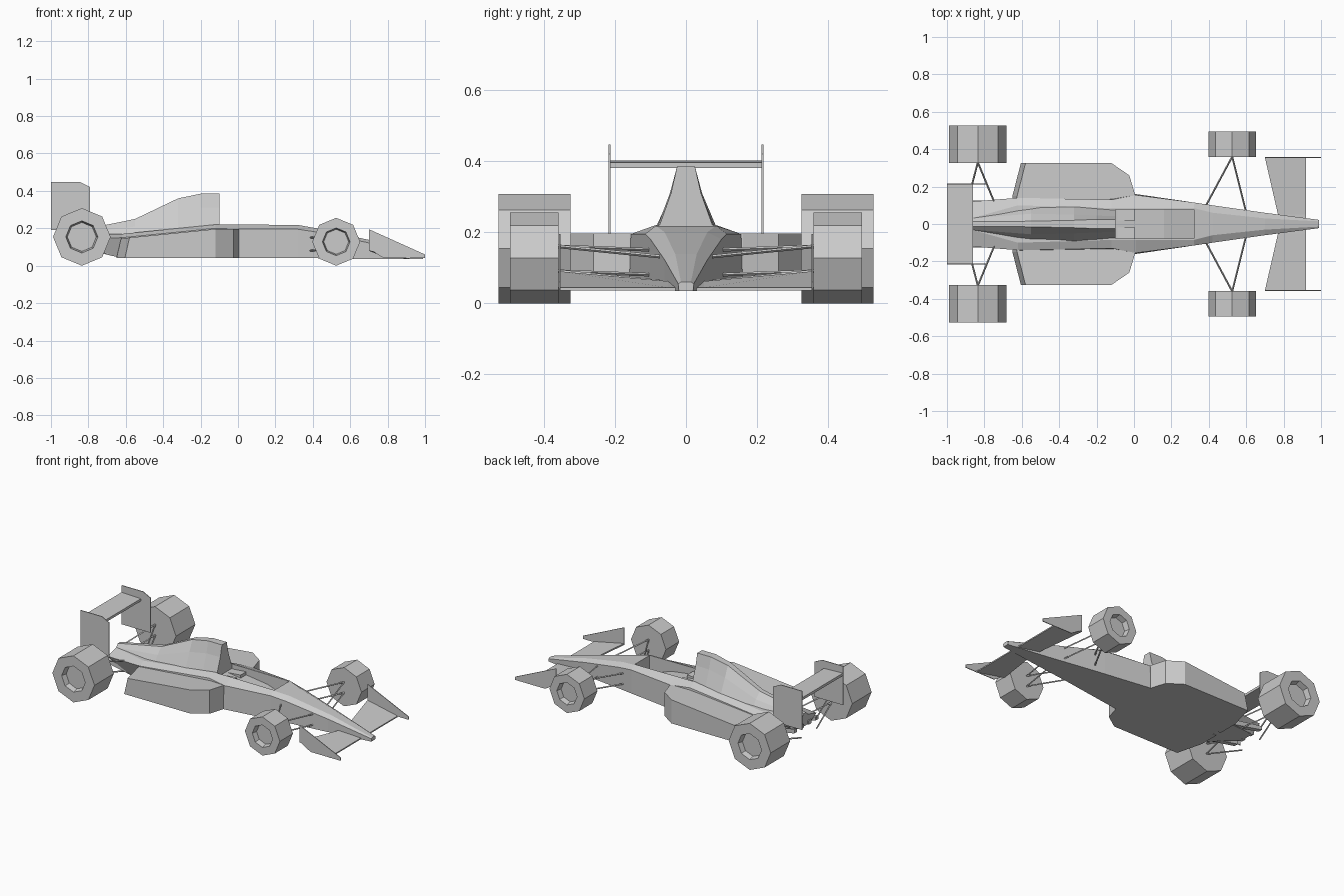
import bpy, bmesh, math
from mathutils import Vector

if "Cube" in bpy.data.objects:
    bpy.data.objects.remove(bpy.data.objects["Cube"], do_unlink=True)

grey = bpy.data.materials.new("plain_grey")
grey.use_nodes = True
grey.diffuse_color = (0.6, 0.6, 0.6, 1)
grey.node_tree.nodes["Principled BSDF"].inputs["Base Color"].default_value = (0.6, 0.6, 0.6, 1)


def finish(bm, name):
    bmesh.ops.recalc_face_normals(bm, faces=bm.faces)
    mesh = bpy.data.meshes.new(name)
    bm.to_mesh(mesh)
    bm.free()
    mesh.materials.append(grey)
    obj = bpy.data.objects.new(name, mesh)
    bpy.context.collection.objects.link(obj)
    return obj


def bridge(bm, rings):
    """Join point rings into a closed solid."""
    rings = [[bm.verts.new(p) for p in ring] for ring in rings]
    n = len(rings[0])
    for a, b in zip(rings, rings[1:]):
        for i in range(n):
            j = (i + 1) % n
            bm.faces.new((a[i], a[j], b[j], b[i]))
    bm.faces.new(rings[0])
    bm.faces.new(rings[-1])


def solid(name, rings):
    bm = bmesh.new()
    bridge(bm, rings)
    return finish(bm, name)


def loft(name, sections):
    """Each section is x followed by half-profile (y, z) points."""
    rings = []
    for x, *half in sections:
        rings.append([(x, y, z) for y, z in half] + [(x, -y, z) for y, z in reversed(half)])
    return solid(name, rings)


def side_plate(name, profile, y, thick):
    """Side profile (x, z) given thickness along y."""
    return solid(name, [[(x, y + s * thick / 2, z) for x, z in profile] for s in (-1, 1)])


def rod(name, a, b, radius=0.005):
    a, b = Vector(a), Vector(b)
    d = (b - a).normalized()
    u = d.cross(Vector((0, 0, 1))).normalized()
    v = d.cross(u)
    corners = [(math.cos(math.tau * k / 4), math.sin(math.tau * k / 4)) for k in range(4)]
    return solid(name, [[p + (u * c + v * s) * radius for c, s in corners] for p in (a, b)])


def wheel(name, x, radius, hub, inner, outer, side):
    """Eight-sided wheel with a recessed hub on its outer face."""
    rings = []
    for r, y in ((radius, inner), (radius, outer), (hub, outer), (hub * 0.9, outer - 0.035)):
        rings.append([(x + r * math.cos(math.tau * k / 8), side * y,
                       radius + r * math.sin(math.tau * k / 8)) for k in range(8)])
    return solid(name, rings)


# Main hull and nose
hull = loft("hull", [
    (-0.87, (0.05, 0.10), (0.12, 0.14), (0.03, 0.165)),
    (-0.62, (0.14, 0.04), (0.14, 0.15), (0.10, 0.17)),
    (-0.12, (0.16, 0.04), (0.13, 0.20), (0.085, 0.22)),
    (0.01, (0.16, 0.04), (0.155, 0.195), (0.085, 0.22)),
    (0.32, (0.115, 0.04), (0.115, 0.195), (0.085, 0.218)),
    (0.42, (0.10, 0.04), (0.10, 0.18), (0.06, 0.20)),
    (0.70, (0.06, 0.036), (0.06, 0.122), (0.03, 0.138)),
    (0.99, (0.02, 0.035), (0.022, 0.055), (0.014, 0.06))])

# Cockpit opening with a floor that drops towards the pedals
cutter = side_plate("cockpit_cutter", [(-0.10, 0.3), (-0.10, 0.19), (0.16, 0.155),
                                       (0.32, 0.10), (0.32, 0.3)], 0, 0.156)
cutter.hide_render = True
cut = hull.modifiers.new("cockpit", "BOOLEAN")
cut.operation, cut.solver, cut.object = "DIFFERENCE", "EXACT", cutter
bpy.context.view_layer.objects.active = hull
bpy.ops.object.modifier_apply(modifier="cockpit")
bpy.data.objects.remove(cutter, do_unlink=True)

# Engine cover and air intake
loft("engine_cover", [
    (-0.87, (0.05, 0.13), (0.03, 0.165), (0.012, 0.185)),
    (-0.55, (0.10, 0.15), (0.055, 0.21), (0.015, 0.25)),
    (-0.32, (0.10, 0.18), (0.05, 0.29), (0.02, 0.36)),
    (-0.20, (0.09, 0.19), (0.045, 0.31), (0.025, 0.385)),
    (-0.10, (0.085, 0.19), (0.042, 0.31), (0.025, 0.385))])

# Side pods, wider than the hull and lower at the back
for side, label in ((1, "left"), (-1, "right")):
    outline = [(-0.625, 0.02), (-0.625, 0.15), (-0.58, 0.325), (-0.12, 0.325),
               (-0.025, 0.26), (0.005, 0.16), (0.005, 0.02)]
    bottom = [(x - (0.025 if x < -0.5 else 0), side * y, 0.04) for x, y in outline]
    top = [(x, side * y, min(0.196, 0.15 + (x + 0.58) * 0.1)) for x, y in outline]
    solid(label + "_side_pod", [bottom, top])

    # Wheels
    wheel(label + "_rear_wheel", -0.835, 0.154, 0.086, 0.325, 0.527, side)
    wheel(label + "_front_wheel", 0.525, 0.128, 0.074, 0.358, 0.495, side)

    # Suspension arms, an upper and a lower pair for each wheel
    for level, zf, zr in (("upper", 0.16, 0.19), ("lower", 0.09, 0.12)):
        front_hub = (0.525, side * 0.36, zf)
        rear_hub = (-0.835, side * 0.33, zr)
        arms = ((front_hub, (0.38, side * 0.09, zf - 0.01)),
                (front_hub, (0.60, side * 0.06, zf - 0.03)),
                (rear_hub, (-0.74, side * 0.10, zr - 0.05)),
                (rear_hub, (-0.90, side * 0.08, zr - 0.06)))
        for start, end in arms:
            rod(label + "_" + level + "_suspension_arm", start, end)

    # Wing end plates
    side_plate(label + "_rear_end_plate", [(-1.0, 0.19), (-1.0, 0.447), (-0.845, 0.447),
                                           (-0.79, 0.42), (-0.79, 0.19)], side * 0.215, 0.005)
    side_plate(label + "_front_end_plate", [(0.70, 0.195), (1.0, 0.06), (1.0, 0.04),
                                            (0.78, 0.04), (0.70, 0.09)], side * 0.355, 0.005)

    # Front wing half, with its trailing edge rising outwards
    solid(label + "_front_wing", [
        [(0.77, 0, 0.052), (0.92, 0, 0.036), (0.92, 0, 0.044), (0.77, 0, 0.062)],
        [(0.77, side * 0.05, 0.052), (0.92, side * 0.05, 0.036),
         (0.92, side * 0.05, 0.044), (0.77, side * 0.05, 0.062)],
        [(0.70, side * 0.355, 0.08), (0.92, side * 0.355, 0.036),
         (0.92, side * 0.355, 0.044), (0.70, side * 0.355, 0.09)]])

    # Rising strakes under the tail
    for y in (0.04, 0.11):
        side_plate(label + "_tail_strake", [(-0.60, 0.045), (-0.60, 0.08), (-0.88, 0.125),
                                            (-0.88, 0.10)], side * y, 0.03)

# Rear wing blade
side_plate("rear_wing", [(-1.0, 0.385), (-1.0, 0.402), (-0.86, 0.396), (-0.86, 0.38)], 0, 0.43)
